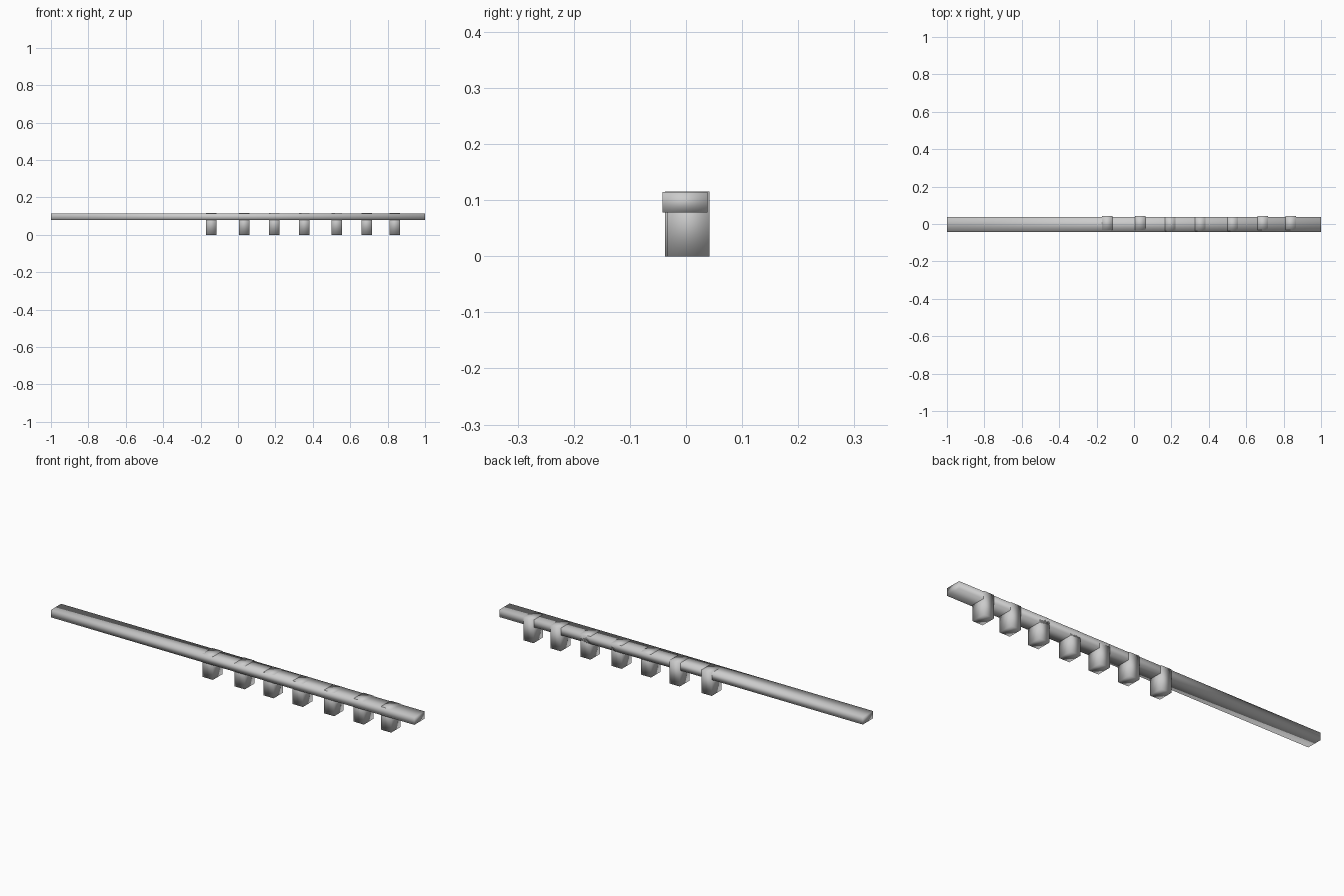
import bpy

if "Cube" in bpy.data.objects:
    bpy.data.objects.remove(bpy.data.objects["Cube"])


def box(name, x0, x1, y0, y1, z0, z1):
    """Soft-shaded box between the given limits."""
    bpy.ops.mesh.primitive_cube_add(
        size=1, location=((x0 + x1) / 2, (y0 + y1) / 2, (z0 + z1) / 2))
    ob = bpy.context.object
    ob.name = name
    ob.scale = (x1 - x0, y1 - y0, z1 - z0)
    bpy.ops.object.transform_apply(location=False, rotation=False, scale=True)
    bpy.ops.object.shade_smooth()
    return ob


# Long flat rail
box("rail", -1, 1, -0.042, 0.038, 0.078, 0.1148)

# Pegs under the rail: (centre x, centre y); the outer ones poke out at the back
PEGS = [(-0.143, 0.0045), (0.033, 0.0045), (0.194, 0.0005), (0.355, 0.0005),
        (0.527, 0.0005), (0.688, 0.0045), (0.838, 0.0045)]
for i, (x, y) in enumerate(PEGS, 1):
    box(f"peg_{i}", x - 0.028, x + 0.028, y - 0.0375, y + 0.0375, 0, 0.1153)
